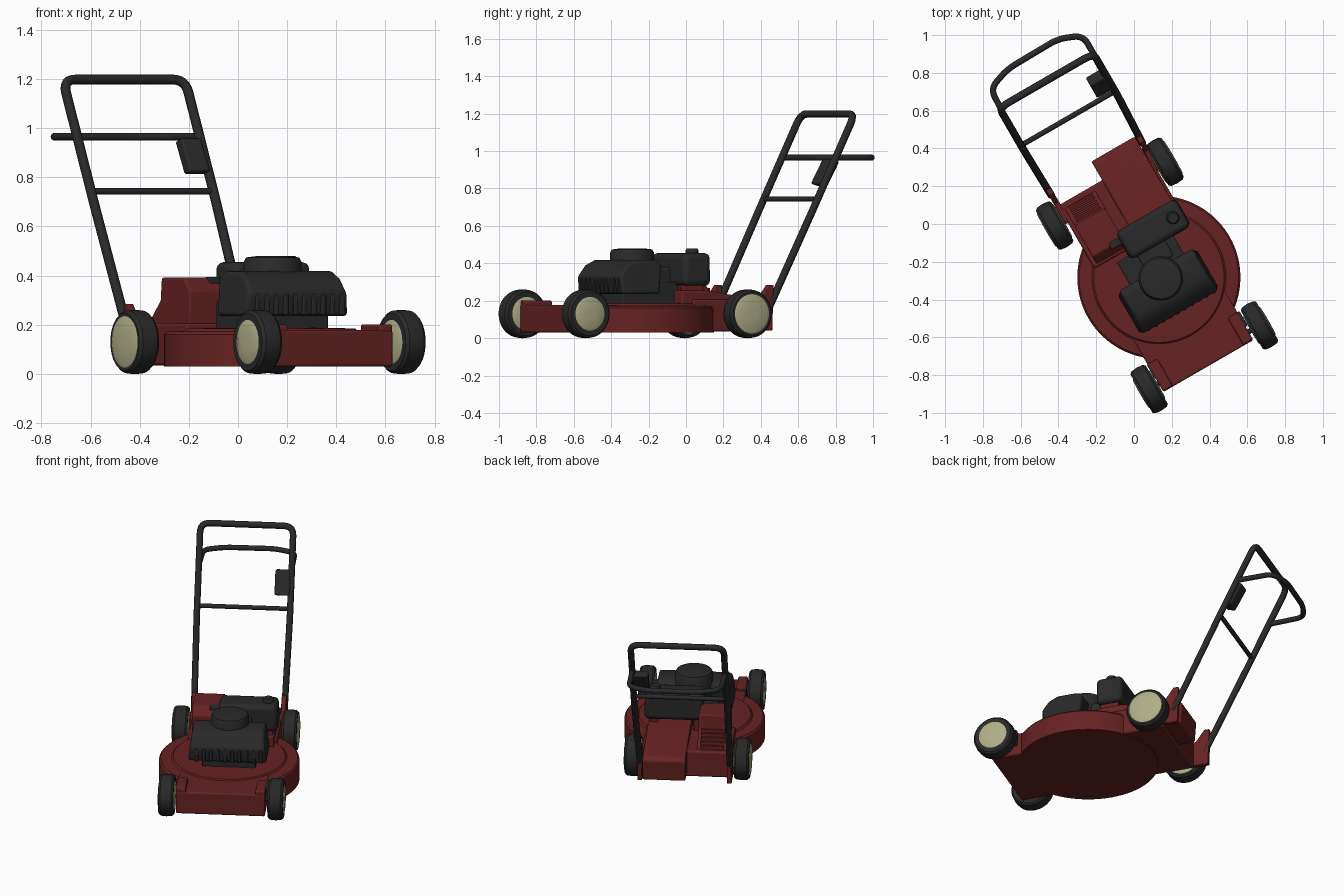
import bpy, bmesh, math
from mathutils import Vector

cube = bpy.data.objects.get("Cube")
if cube:
    bpy.data.objects.remove(cube, do_unlink=True)

TURN = math.radians(30)   # the whole mower stands turned on the spot


def material(name, rgb):
    m = bpy.data.materials.new(name)
    m.use_nodes = True
    m.diffuse_color = (*rgb, 1)
    m.node_tree.nodes["Principled BSDF"].inputs["Base Color"].default_value = (*rgb, 1)
    return m


RED = material("deck_red", (0.135, 0.016, 0.017))
BLACK = material("black", (0.022, 0.022, 0.022))
CREAM = material("hub_cream", (0.43, 0.42, 0.24))


def add(name, data, mat, bevel=0.0):
    ob = bpy.data.objects.new(name, data)
    bpy.context.collection.objects.link(ob)
    data.materials.append(mat)
    ob.rotation_euler.z = TURN
    if bevel:
        b = ob.modifiers.new("bevel", 'BEVEL')
        b.width, b.segments = bevel, 3
        b.limit_method = 'ANGLE'
    return ob


def mesh(name, verts, faces, mat, bevel=0.0):
    bm = bmesh.new()
    vs = [bm.verts.new(v) for v in verts]
    for f in faces:
        bm.faces.new([vs[i] for i in f])
    bmesh.ops.recalc_face_normals(bm, faces=bm.faces)
    me = bpy.data.meshes.new(name)
    bm.to_mesh(me)
    bm.free()
    return add(name, me, mat, bevel)


def side_prism(name, profile, x0, x1, mat, bevel=0.0, taper=0.0):
    """Side profile of (y, z) points carried across x; taper narrows the top."""
    n = len(profile)
    zs = [p[1] for p in profile]
    lo, span = min(zs), max(zs) - min(zs)
    verts = []
    for x, s in ((x0, 1), (x1, -1)):
        verts += [(x + s * taper * (z - lo) / span, y, z) for y, z in profile]
    faces = [list(range(n)), list(range(2 * n - 1, n - 1, -1))]
    faces += [(i, (i + 1) % n, n + (i + 1) % n, n + i) for i in range(n)]
    return mesh(name, verts, faces, mat, bevel)


def box(name, x0, x1, y0, y1, z0, z1, mat, bevel=0.0, taper=0.0):
    return side_prism(name, [(y0, z0), (y1, z0), (y1, z1), (y0, z1)], x0, x1, mat, bevel, taper)


def lathe(name, profile, centre, mat, axis='z', seg=40):
    """Spin (radius, height) points about z or x, closing both ends."""
    verts, faces = [], []
    for r, h in profile:
        for k in range(seg):
            a = 2 * math.pi * k / seg
            p = (r * math.cos(a), r * math.sin(a), h)
            if axis == 'x':
                p = (h, p[0], p[1])
            verts.append(Vector(p) + Vector(centre))
    for j in range(len(profile) - 1):
        for k in range(seg):
            k2 = (k + 1) % seg
            faces.append((j * seg + k, j * seg + k2, (j + 1) * seg + k2, (j + 1) * seg + k))
    faces += [list(range(seg)), list(range((len(profile) - 1) * seg, len(profile) * seg))]
    return mesh(name, verts, faces, mat)


def tube(name, points, radius, mat, fillet=0.0):
    """Round tube along a path whose corners are rounded."""
    pts = [Vector(p) for p in points]
    path = [pts[0]]
    for a, b, c in zip(pts, pts[1:], pts[2:]):
        p, q = b + (a - b).normalized() * fillet, b + (c - b).normalized() * fillet
        for i in range(7):
            t = i / 6
            path.append(p * (1 - t) ** 2 + b * 2 * t * (1 - t) + q * t * t)
    path.append(pts[-1])
    cu = bpy.data.curves.new(name, 'CURVE')
    cu.dimensions = '3D'
    cu.bevel_depth, cu.bevel_resolution, cu.use_fill_caps = radius, 3, True
    sp = cu.splines.new('POLY')
    sp.points.add(len(path) - 1)
    for s, p in zip(sp.points, path):
        s.co = (*p, 1)
    return add(name, cu, mat)


# Cutting deck: round shell, front nose with raised ends, rear body
lathe("deck_shell", [(0.432, 0.03), (0.432, 0.16), (0.422, 0.172), (0.355, 0.175),
                     (0.345, 0.185), (0.2, 0.188)], (-0.027, -0.31, 0), RED, seg=72)
box("deck_nose", -0.31, 0.24, -0.848, -0.45, 0.03, 0.178, RED, 0.01)
for side, x in (("right", -0.31), ("left", 0.18)):
    box(f"nose_ear_{side}", x, x + 0.06, -0.845, -0.68, 0.1, 0.202, RED, 0.01)
box("rear_body", -0.3, 0.25, -0.1, 0.285, 0.035, 0.205, RED, 0.01)

# Rear flap and the raised discharge tower with its ribbed back
side_prism("rear_flap", [(-0.16, 0.05), (0.39, 0.05), (0.4, 0.185), (0.375, 0.205),
                         (0.12, 0.235), (0.0, 0.255), (-0.16, 0.255)], -0.03, 0.235, RED, 0.01)
side_prism("discharge_tower", [(-0.085, 0.15), (0.27, 0.15), (0.26, 0.2), (0.155, 0.3),
                               (0.145, 0.392), (-0.04, 0.392), (-0.085, 0.34)],
           -0.277, -0.09, RED, 0.008)
for i in range(5):
    y = 0.16 + i * 0.02
    z = 0.295 - i * 0.019
    box(f"tower_rib_{i + 1}", -0.255, -0.11, y, y + 0.011, z - 0.03, z + 0.01, RED)

# Handle brackets on both rear corners
for side, x in (("right", -0.3), ("left", 0.253)):
    side_prism(f"handle_bracket_{side}", [(0.18, 0.05), (0.38, 0.04), (0.388, 0.285),
                                          (0.355, 0.285), (0.3, 0.21), (0.18, 0.2)],
               x - 0.015, x + 0.015, RED, 0.005)

# Wheels: tyre, hub discs on both faces, inboard arms and axles
TYRE = [(0.095, -0.047), (0.117, -0.047), (0.128, -0.034), (0.131, 0),
        (0.128, 0.034), (0.117, 0.047), (0.095, 0.047)]
for end, y, hub in (("front", -0.797, 0.09), ("rear", 0.203, 0.105)):
    for side, x in (("right", -0.368), ("left", 0.307)):
        c = (x, y, 0.13)
        lathe(f"{end}_{side}_tyre", TYRE, c, BLACK, 'x')
        lathe(f"{end}_{side}_hub", [(0.03, -0.054), (hub - 0.012, -0.052), (hub, -0.047), (hub, 0.047),
                                    (hub - 0.012, 0.052), (0.03, 0.054)], c, CREAM, 'x')
        inner = x + (0.068 if x < 0 else -0.068)
        box(f"{end}_{side}_wheel_arm", inner - 0.014, inner + 0.014, y + 0.03, y + 0.12,
            0.09, 0.2, BLACK, 0.008)
    lathe(f"{end}_axle", [(0.014, -0.366), (0.014, 0.306)], (0, y, 0.13), BLACK, 'x', 16)

# Engine: base, sloped cowl with louvres, round starter housing
box("engine_base", -0.18, 0.15, -0.48, -0.13, 0.17, 0.3, BLACK, 0.01)
side_prism("engine_cowl", [(-0.515, 0.235), (-0.285, 0.235), (-0.265, 0.395), (-0.3, 0.418),
                           (-0.43, 0.418), (-0.485, 0.39), (-0.528, 0.33)],
           -0.265, 0.222, BLACK, 0.016, 0.022)
for i in range(10):
    x = -0.22 + i * 0.044
    box(f"cowl_louvre_{i + 1}", x, x + 0.02, -0.53, -0.48, 0.24, 0.325, BLACK, 0.004)
lathe("starter_housing", [(0.118, 0.19), (0.118, 0.455), (0.108, 0.474), (0.06, 0.48)],
      (-0.022, -0.32, 0), BLACK)

# Fuel tank with filler cap, mounts and bridge to the engine
box("fuel_tank", -0.112, 0.26, -0.158, 0.01, 0.28, 0.455, BLACK, 0.028, 0.006)
lathe("fuel_cap", [(0.034, 0.44), (0.034, 0.47), (0.027, 0.48)], (0.195, -0.075, 0), BLACK, seg=24)
for i, x in enumerate((-0.07, 0.2)):
    box(f"tank_mount_{i + 1}", x - 0.025, x + 0.025, -0.14, -0.02, 0.17, 0.3, RED, 0.005)
box("tank_bridge", -0.07, 0.1, -0.25, -0.1, 0.22, 0.38, BLACK, 0.012)
box("throttle_arm", -0.17, -0.08, -0.06, -0.02, 0.36, 0.395, BLACK, 0.006)


# Handle: a leaning loop, a cross brace, a rear-facing bail and the control box
def lean(z):
    return 0.385 + (z - 0.2) * 0.505


XR, XL = -0.31, 0.265
tube("handle_loop", [(-0.303, lean(0.13), 0.13), (XR, lean(0.7), 0.7), (XR, lean(1.198), 1.198),
                     (XL, lean(1.198), 1.198), (XL, lean(0.7), 0.7), (0.253, lean(0.13), 0.13)],
     0.02, BLACK, 0.06)
tube("handle_brace", [(XR, lean(0.743), 0.743), (XL, lean(0.743), 0.743)], 0.014, BLACK)
yb = lean(0.965)
tube("handle_bail", [(XR, yb, 0.965), (XR + 0.01, 1.0, 0.965), (-0.17, 1.045, 0.965),
                     (0.14, 1.05, 0.965), (XL, 1.0, 0.965), (XL, yb, 0.965)], 0.0165, BLACK, 0.05)
y0, y1 = lean(0.815), lean(0.955)
side_prism("control_box", [(y0 - 0.025, 0.825), (y0 + 0.03, 0.81), (y1 + 0.035, 0.945),
                           (y1 - 0.02, 0.96)], 0.165, 0.26, BLACK, 0.01)

# Smooth round surfaces, keep hard edges crisp
bpy.ops.object.select_all(action='DESELECT')
for ob in bpy.context.collection.objects:
    if ob.type == 'MESH':
        ob.select_set(True)
        bpy.context.view_layer.objects.active = ob
bpy.ops.object.shade_smooth_by_angle(angle=math.radians(35))
